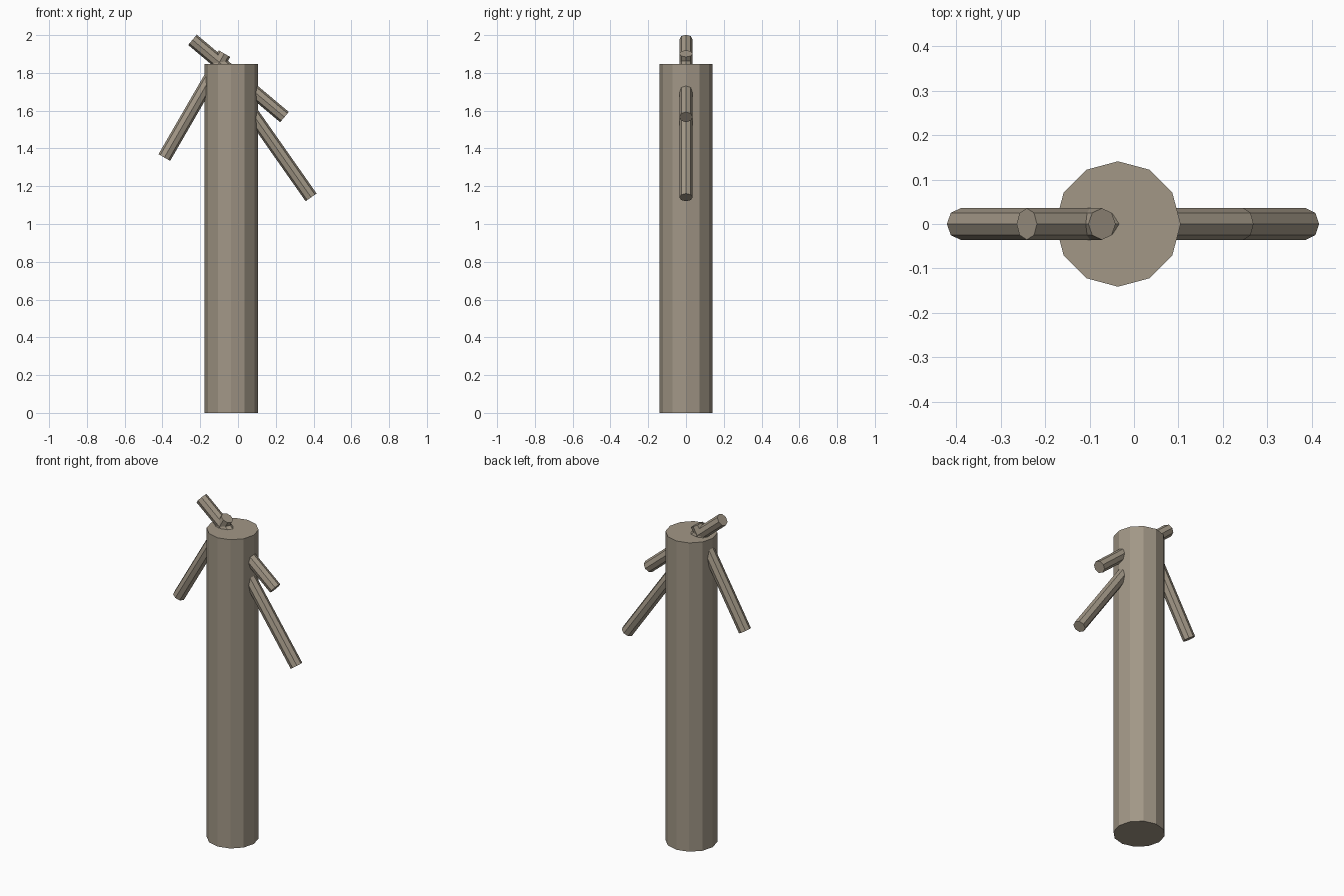
import bpy
from mathutils import Vector

if "Cube" in bpy.data.objects:
    bpy.data.objects.remove(bpy.data.objects["Cube"])

bark = bpy.data.materials.new("grey_brown_bark")
bark.diffuse_color = (0.36, 0.31, 0.24, 1)
bark.use_nodes = True
bark.node_tree.nodes["Principled BSDF"].inputs["Base Color"].default_value = bark.diffuse_color


def rod(name, start, end, radius, sides):
    """Flat-faced prism between two points, with a corner on the y axis."""
    a, b = Vector(start), Vector(end)
    axis = b - a
    bpy.ops.mesh.primitive_cylinder_add(vertices=sides, radius=radius, depth=axis.length,
                                        location=(a + b) / 2)
    ob = bpy.context.object
    ob.name = name
    # every rod lies in the xz plane, so a turn about y aims it
    ob.rotation_euler = (0, Vector((0, 0, 1)).angle(axis) * (1 if axis.x >= 0 else -1), 0)
    ob.data.materials.append(bark)
    bpy.ops.object.shade_flat()
    return ob


# upright trunk
rod("trunk", (-0.036, 0, 0), (-0.036, 0, 1.847), 0.141, 12)

# branches; two of them pass right through the trunk
BRANCHES = {
    "left_branch": ((-0.39, 0, 1.352), (-0.072, 0, 1.902)),
    "cross_branch": ((-0.241, 0, 1.975), (0.246, 0, 1.566)),
    "right_branch": ((0.387, 0, 1.141), (0.022, 0, 1.661)),
}
for name, (start, end) in BRANCHES.items():
    rod(name, start, end, 0.0355, 8)
